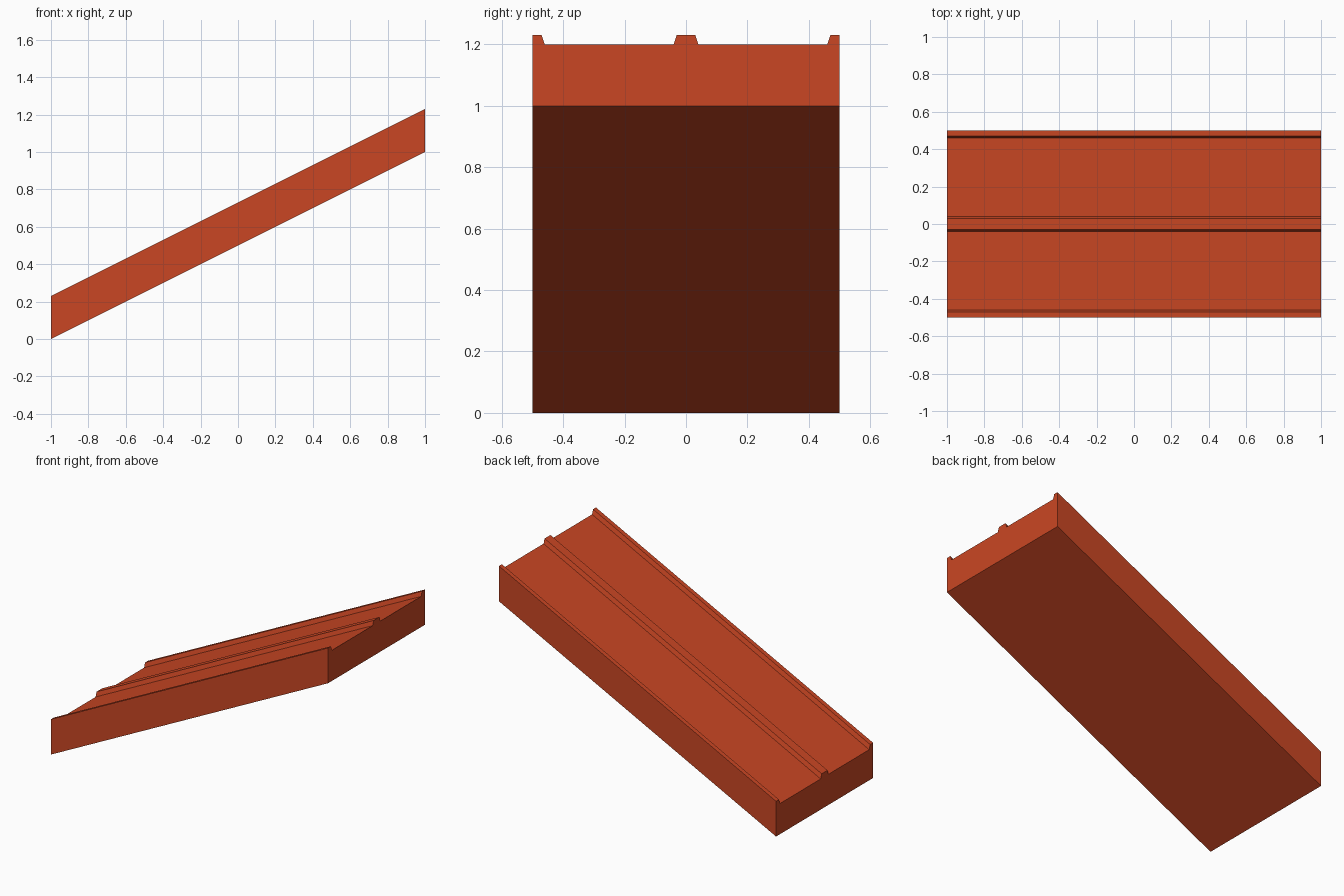
import bpy
import bmesh

cube = bpy.data.objects.get("Cube")
if cube:
    bpy.data.objects.remove(cube, do_unlink=True)

HALF_LENGTH, HALF_WIDTH = 1.0, 0.5
RISE = 1.0
DECK, RIDGE = 0.2, 0.23

# Orange-red paint
paint = bpy.data.materials.new("orange_red")
paint.use_nodes = True
colour = (0.59, 0.062, 0.017, 1)
paint.diffuse_color = colour
paint.node_tree.nodes["Principled BSDF"].inputs["Base Color"].default_value = colour

# Half cross-section: middle ridge, flat deck, edge ridge, base
half = [(0.03, RIDGE), (0.04, DECK), (0.46, DECK), (0.47, RIDGE),
        (HALF_WIDTH, RIDGE), (HALF_WIDTH, 0)]
profile = half + [(-y, z) for y, z in reversed(half)]

# Sloped ramp: the section swept from the low end to the high end
bm = bmesh.new()
low = [bm.verts.new((-HALF_LENGTH, y, z)) for y, z in profile]
high = [bm.verts.new((HALF_LENGTH, y, z + RISE)) for y, z in profile]
bm.faces.new(low)
bm.faces.new(high)
for i in range(len(profile)):
    j = (i + 1) % len(profile)
    bm.faces.new((low[i], low[j], high[j], high[i]))
bmesh.ops.recalc_face_normals(bm, faces=bm.faces)

mesh = bpy.data.meshes.new("ramp")
bm.to_mesh(mesh)
bm.free()
mesh.materials.append(paint)
ramp = bpy.data.objects.new("ramp", mesh)
bpy.context.collection.objects.link(ramp)
